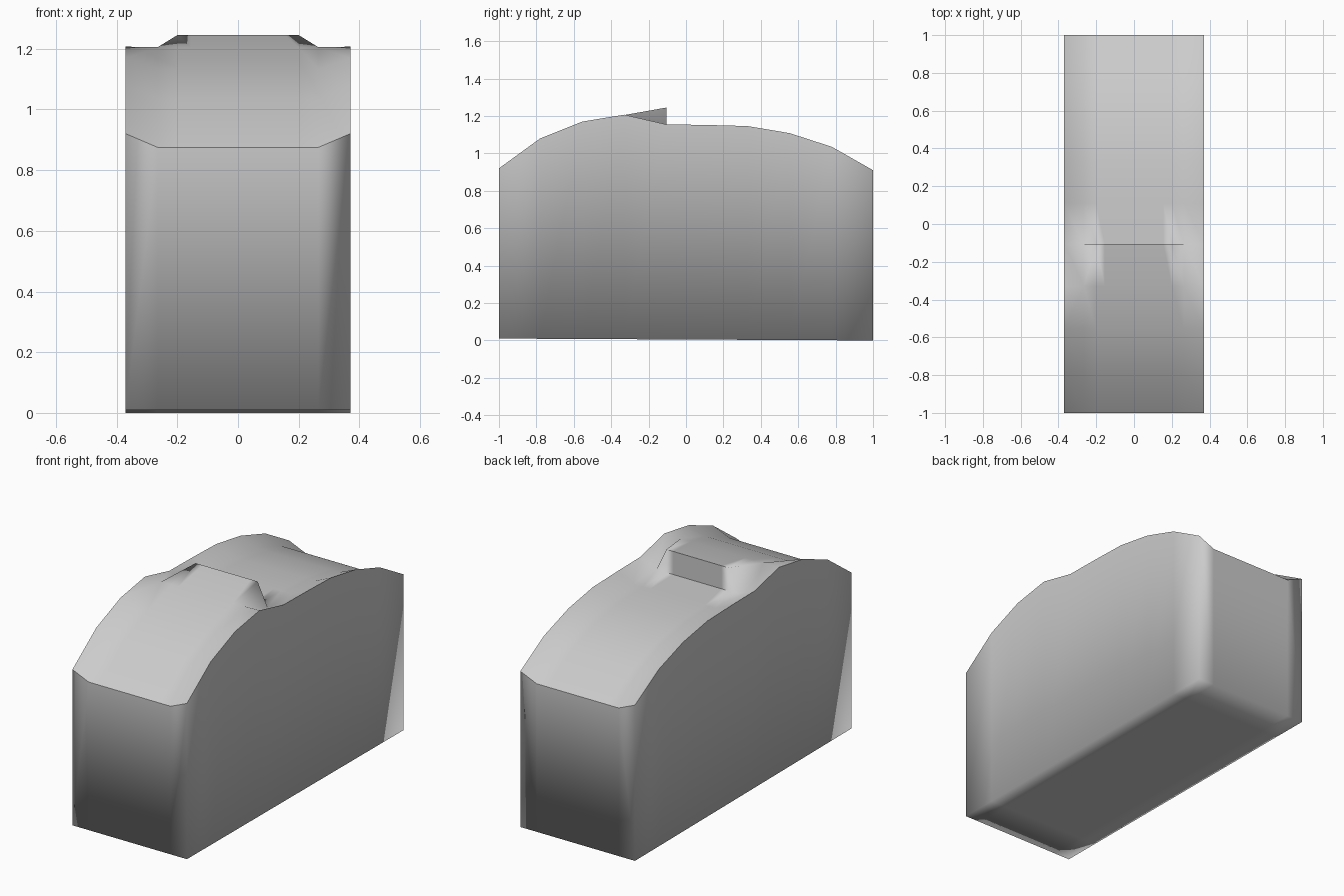
import bpy, bmesh

if "Cube" in bpy.data.objects:
    bpy.data.objects.remove(bpy.data.objects["Cube"])

# Rows along the length: y, side rim height, channel height, centre height
rows = [(-1, .92, .875, .875), (-.78, 1.08, 1.037, 1.037),
        (-.555, 1.17, 1.133, 1.133), (-.33, 1.207, 1.205, 1.205),
        (-.105, 1.155, 1.11, 1.245),   # lip of the raised scoop
        (-.105, 1.155, 1.11, 1.11),    # foot of the scoop wall
        (.11, 1.152, 1.108, 1.108), (.33, 1.146, 1.10, 1.10),
        (.555, 1.108, 1.064, 1.064), (.78, 1.035, .99, .99), (1, .91, .865, .865)]

bm = bmesh.new()
rings = []
for y, rim, channel, centre in rows:
    floor = .005 - .005 * y
    half = [(.37, rim), (.265, channel), (.2, centre), (.155, centre)]
    top = half + [(-x, z) for x, z in reversed(half)]
    section = top + [(x, floor) for x, z in reversed(top)]
    rings.append([bm.verts.new((x, y, z)) for x, z in section])

# Skin between sections; some quads are folded along a chosen diagonal
fold_up = {(2, 0), (3, 1)}
fold_down = {(2, 6), (3, 5)}
for k, (a, b) in enumerate(zip(rings, rings[1:])):
    for i in range(16):
        j = (i + 1) % 16
        if (k, i) in fold_up:
            bm.faces.new((a[i], a[j], b[j]))
            bm.faces.new((a[i], b[j], b[i]))
        elif (k, i) in fold_down:
            bm.faces.new((a[i], a[j], b[i]))
            bm.faces.new((a[j], b[j], b[i]))
        else:
            bm.faces.new((a[i], a[j], b[j], b[i]))

# End walls, column by column
for ring in (rings[0], rings[-1]):
    for i in range(7):
        bm.faces.new((ring[i], ring[i + 1], ring[14 - i], ring[15 - i]))

# Hard edges: outline of the top, plus lip and foot of the scoop wall
hard = set()
for a, b in zip(rings, rings[1:]):
    hard |= {(a[0], b[0]), (a[7], b[7])}
for k in (0, 10):
    hard |= {(rings[k][i], rings[k][i + 1]) for i in range(7)}
for k in (4, 5):
    hard |= {(rings[k][i], rings[k][i + 1]) for i in (2, 3, 4)}
for pair in hard:
    edge = bm.edges.get(pair)
    if edge:
        edge.smooth = False

bmesh.ops.remove_doubles(bm, verts=bm.verts, dist=.0005)
bmesh.ops.recalc_face_normals(bm, faces=bm.faces)
for face in bm.faces:
    face.smooth = True

mesh = bpy.data.meshes.new("curved_body")
bm.to_mesh(mesh)
bm.free()
body = bpy.data.objects.new("curved_body", mesh)
bpy.context.collection.objects.link(body)
